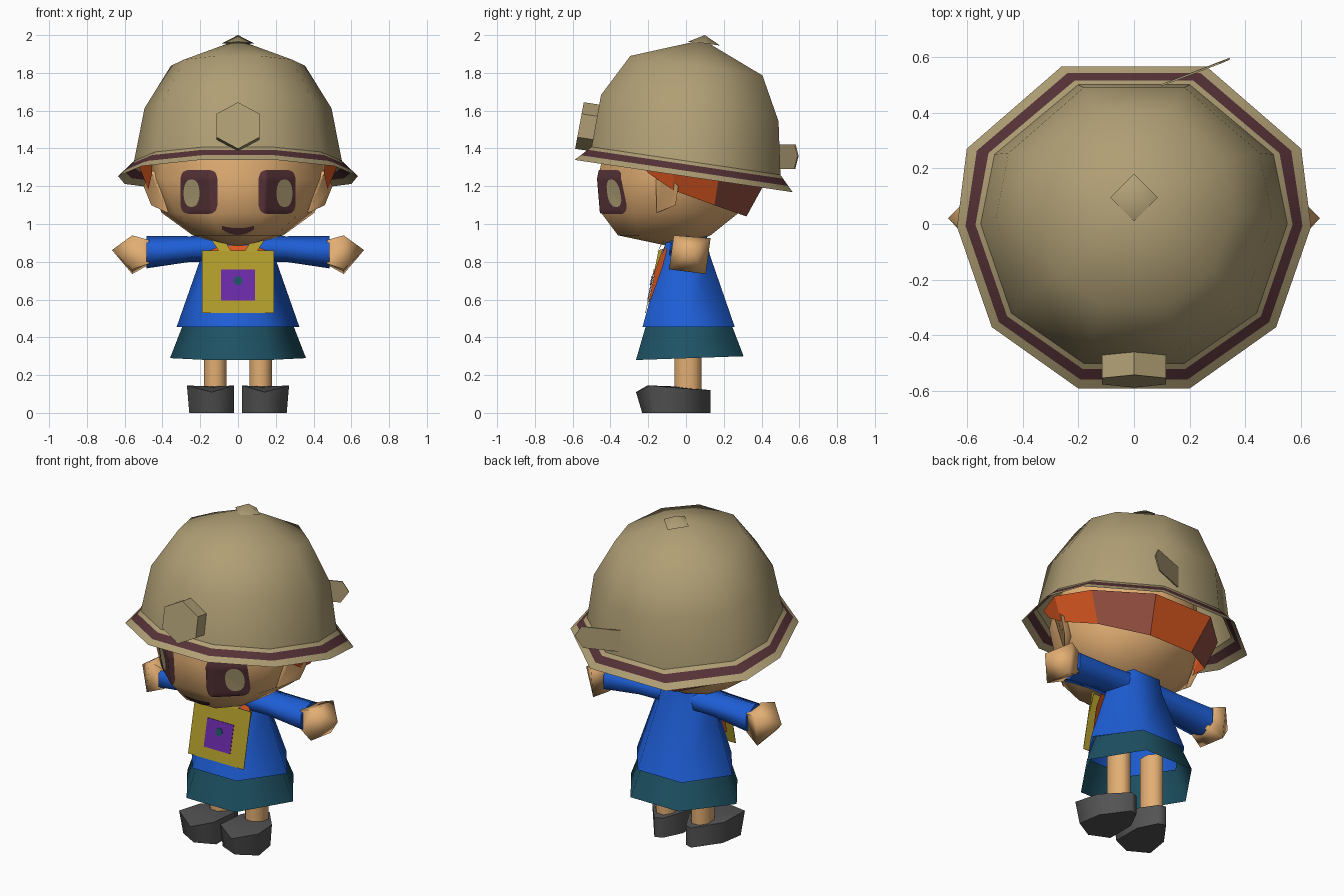
import bpy, bmesh, math
from mathutils import Vector
from mathutils.bvhtree import BVHTree

if "Cube" in bpy.data.objects:
    bpy.data.objects.remove(bpy.data.objects["Cube"])


def mat(name, r, g, b):
    lin = [((c / 255 + 0.055) / 1.055) ** 2.4 for c in (r, g, b)]
    m = bpy.data.materials.new(name)
    m.diffuse_color = (*lin, 1)
    m.use_nodes = True
    m.node_tree.nodes["Principled BSDF"].inputs["Base Color"].default_value = m.diffuse_color
    return m


TAN = mat("khaki", 176, 159, 117)
MAROON = mat("maroon", 86, 50, 55)
SKIN = mat("skin", 226, 174, 115)
ORANGE = mat("orange", 218, 87, 32)
RUST = mat("rust", 148, 78, 64)
BLUE = mat("blue", 30, 94, 214)
TEAL = mat("teal", 30, 82, 100)
YELLOW = mat("yellow", 178, 157, 44)
PURPLE = mat("purple", 106, 42, 168)
GREY = mat("dark grey", 83, 83, 83)


def add(name, verts, faces, mats, rule=None, angle=40, tri=False):
    bm = bmesh.new()
    vs = [bm.verts.new(v) for v in verts]
    for i, f in enumerate(faces):
        face = bm.faces.new([vs[k] for k in f])
        face.material_index = rule(i) if rule else 0
    bmesh.ops.recalc_face_normals(bm, faces=bm.faces)
    if tri:
        bmesh.ops.triangulate(bm, faces=bm.faces)
    me = bpy.data.meshes.new(name)
    bm.to_mesh(me)
    bm.free()
    for m in mats:
        me.materials.append(m)
    me.shade_smooth()
    me.set_sharp_from_angle(angle=math.radians(angle))
    ob = bpy.data.objects.new(name, me)
    bpy.context.collection.objects.link(ob)
    return ob


def loft(name, rings, mats, caps=(True, True), closed=True, rule=None, mirror=False, angle=40, tri=False):
    """Skin equal-length rings; rule maps face index to material slot."""
    n = len(rings[0])
    verts = [tuple(v) for r in rings for v in r]
    faces = [(a * n + i, a * n + (i + 1) % n, (a + 1) * n + (i + 1) % n, (a + 1) * n + i)
             for a in range(len(rings) - 1) for i in range(n if closed else n - 1)]
    for end, cap in zip((0, len(rings) - 1), caps):
        base = list(range(end * n, end * n + n))
        if isinstance(cap, tuple):          # fan to a tip
            verts.append(cap)
            faces += [(base[i], base[(i + 1) % n], len(verts) - 1) for i in range(n)]
        elif cap:
            faces.append(base)
    ob = add(name, verts, faces, mats, rule, angle, tri)
    if mirror:
        add(name + "_left", [(-x, y, z) for x, y, z in verts], faces, mats, rule, angle, tri)
    return ob


def sym(half):
    return half + [(-x, y) for x, y in reversed(half)]


def hexagon(z, rx, a, y0, y1, tilt=0):
    yc = (y0 + y1) / 2
    return [(x, y, z + tilt * (y - yc)) for x, y in sym([(a, y0), (rx, yc), (a, y1)])]


def xring(x, y0, y1, z0, z1, n=6):
    return [(x, (y0 + y1) / 2 + (y1 - y0) / 2 * math.cos(2 * math.pi * (i + .5) / n) / math.cos(math.pi / n),
             (z0 + z1) / 2 + (z1 - z0) / 2 * math.sin(2 * math.pi * (i + .5) / n)) for i in range(n)]


# Helmet: ten-sided tilted brim with a maroon band, then the dome
outer = [(x, y, 1.252 - .148 * y) for x, y in
         sym([(.2, -.59), (.51, -.37), (.635, -.01), (.6, .27), (.26, .565)])]
inner = [(x, y, 1.334 - .148 * y) for x, y in
         sym([(.18, -.5), (.44, -.32), (.55, 0), (.5, .25), (.2, .5)])]


def blend(t):
    return [Vector(a).lerp(Vector(b), t) for a, b in zip(outer, inner)]


loft("helmet_brim", [blend(t) for t in (0, .36, .78, 1)], [TAN, MAROON], (False, False),
     rule=lambda i: 1 if 10 <= i < 20 else 0)
dome = [inner]
for sx, sy, yc, zc in ((.9, .94, .02, 1.613), (.645, .7, .055, 1.838)):
    dome.append([(x * sx, yc + y * sy, zc - .148 * y * sy) for x, y, _ in inner])
loft("helmet_dome", dome, [TAN], (False, (0, .09, 1.975)), angle=60)

# Helmet knob, hexagonal badge and side tab
loft("helmet_knob", [[(.085, .095, 1.957), (0, .18, 1.945), (-.085, .095, 1.957), (0, .01, 1.965)]],
     [TAN], (False, (0, .1, 2.0)), angle=70)


def badge_ring(d):
    out = []
    for i in range(6):
        a = math.radians(30 + 60 * i)
        u, v = .132 * math.cos(a), .127 * math.sin(a)
        out.append((u, -.522 + v * .18 + d, 1.515 + v * .97 - d * .15))
    return out


loft("helmet_badge", [badge_ring(-.042), badge_ring(.042)], [TAN], angle=20)
tab = [(.1, .495, 1.29), (.3, .572, 1.29), (.345, .59, 1.36), (.31, .575, 1.42), (.1, .495, 1.42)]
loft("helmet_tab", [tab, [(x - .003, y + .006, z) for x, y, z in tab]], [TAN], angle=20)

# Head
head_rings = [(1.42, [(.14, -.43), (.38, -.24), (.44, -.03), (.32, .17), (.14, .36)]),
              (1.24, [(.15, -.465), (.4, -.26), (.475, -.04), (.34, .16), (.14, .35)]),
              (1.06, [(.14, -.45), (.33, -.28), (.405, -.03), (.3, .15), (.12, .28)]),
              (.94, [(.1, -.36), (.2, -.25), (.24, -.05), (.19, .07), (.08, .13)])]
head = loft("head", [[(x, y, z) for x, y in sym(h)] for z, h in head_rings], [SKIN],
            (True, (0, -.03, .87)), angle=60, tri=True)
ear = [(.44, -.16, 1.24), (.465, -.12, 1.28), (.5, -.04, 1.2), (.46, -.055, 1.1), (.375, -.155, 1.06)]
loft("ear", [[(x - .06, y, z) for x, y, z in ear], ear], [SKIN], mirror=True, angle=75)

# Painted face: thin sheets draped on the head
tree = BVHTree.FromPolygons([v.co for v in head.data.vertices], [p.vertices for p in head.data.polygons])


def decal(name, cx, rx, lo, hi, m, lift, nx=24, nz=16):
    rows = []
    for j in range(nz + 1):
        row = []
        for i in range(nx + 1):
            t = -.985 + 1.97 * i / nx
            z = lo(t) + (hi(t) - lo(t)) * j / nz
            p, nrm, _, _ = tree.ray_cast(Vector((cx + rx * t, -2, z)), Vector((0, 1, 0)))
            row.append(p - Vector((0, lift, 0)))
        rows.append(row)
    loft(name, rows, [m], (False, False), closed=False)


def blob(zc, rz, n):
    h = lambda t: rz * (1 - abs(t) ** n) ** (1 / n)
    return (lambda t: zc - h(t)), (lambda t: zc + h(t))


for s, side in ((1, "right"), (-1, "left")):
    decal("eye_" + side, s * .207, .1, *blob(1.17, .117, 5), MAROON, .006)
    decal("eye_glint_" + side, s * .246, .042, *blob(1.163, .073, 2.3), TAN, .011)
decal("mouth", 0, .085, lambda t: .942 + .03 * t * t, lambda t: .978 + .012 * t * t, MAROON, .006)

# Hair: band of flat panels under the helmet
low = [(.455, -.2, 1.27), (.475, -.07, 1.18), (.39, .15, 1.1), (.15, .32, 1.04)]
high = [(.46, -.24, 1.33), (.53, -.06, 1.32), (.46, .18, 1.28), (.2, .43, 1.24)]
strip = [p + [(-x, y, z) for x, y, z in reversed(p)] for p in (low, high)]
loft("hair", strip, [ORANGE, RUST], (False, False), closed=False,
     rule=lambda i: 1 if i in (2, 4) else 0, angle=20)

# Shirt, sleeves and hands
loft("shirt", [hexagon(.455, .325, .15, -.23, .258), hexagon(.84, .19, .1, -.125, .125),
               hexagon(.94, .15, .09, -.095, .11)], [BLUE], (False, True), angle=75)
loft("sleeve", [xring(.08, -.09, .1, .8, .945), xring(.25, -.08, .1, .8, .935),
                xring(.485, -.08, .11, .765, .937)], [BLUE], angle=75, mirror=True)
cuff = [(-.06, .915), (.09, .905), (.08, .785), (-.055, .79)]
palm = [(-.065, .94), (.13, .925), (.105, .735), (-.09, .76)]
loft("hand", [[(.47, y, z) for y, z in cuff], [(.56, y, z) for y, z in palm]], [SKIN],
     (True, (.667, .02, .862)), mirror=True, angle=75)

# Skirt and legs
loft("skirt", [hexagon(.29, .36, .165, -.265, .305, .035), hexagon(.47, .29, .135, -.21, .24)], [TEAL],
     (False, False), angle=75)
leg = [(.12 + .064 * math.cos(k * math.pi / 4 + math.pi / 8),
        .01 + .078 * math.sin(k * math.pi / 4 + math.pi / 8)) for k in range(8)]
loft("leg", [[(x, y, z) for x, y in leg] for z in (.08, .47)], [SKIN], mirror=True, angle=60)

# Shoes: splayed, pointed footprint
foot = [(.08, .115), (.125, .13), (.235, -.02), (.258, -.165), (.14, -.232), (.022, -.18), (.022, 0)]
tops = [.12, .12, .13, .145, .11, .145, .13]
loft("shoe", [[(x, y, 0) for x, y in foot],
              [(.12 + (x - .12) * 1.09 if x > .2 else x, y * (1.14 if y < -.1 else 1), z)
               for (x, y), z in zip(foot, tops)]],
     [GREY], (True, (.125, -.05, .14)), mirror=True, angle=72)


# Bib with a square emblem and dot, neckerchief and straps
def bib_y(z):
    return -.145 - .215 * (.86 - z)


def plate(name, pts, m, lift=0, thick=.003):
    ring = [(x, bib_y(z) - lift, z) for x, z in pts]
    loft(name, [ring, [(x, y + thick, z) for x, y, z in ring]], [m], angle=20)


def box(x, z0, z1):
    return [(-x, z0), (x, z0), (x, z1), (-x, z1)]


plate("bib", box(.19, .53, .86), YELLOW)
plate("emblem", box(.09, .595, .76), PURPLE, .004)
plate("emblem_dot", [(.024 * math.cos(k * math.pi / 4), .7 + .024 * math.sin(k * math.pi / 4))
                     for k in range(8)], TEAL, .008)
loft("neckerchief", [[(-.1, -.105, .9), (.1, -.105, .9)], [(-.1, -.137, .83), (.1, -.137, .83)]],
     [ORANGE], (False, False), closed=False)
loft("neckerchief_fold", [[(.08, -.11, .89), (.15, -.1, .86)], [(.09, -.16, .77), (.17, -.125, .77)],
                          [(.1, -.2, .58), (.15, -.185, .6)]], [ORANGE], (False, False),
     closed=False, mirror=True)
loft("collar", [hexagon(.93, .125, .075, -.08, .105), hexagon(.962, .115, .07, -.07, .1)],
     [ORANGE], (False, False))
loft("bib_strap", [[(.035, -.15, .855), (.1, -.15, .855)], [(.09, -.105, .945), (.15, -.105, .93)]],
     [YELLOW], (False, False), closed=False, mirror=True)
add("bib_fold", [(s * .186, y, z) for s in (1, -1) for y, z in ((-.146, .86), (-.12, .87), (-.174, .72))],
    [(0, 1, 2), (3, 4, 5)], [YELLOW])
